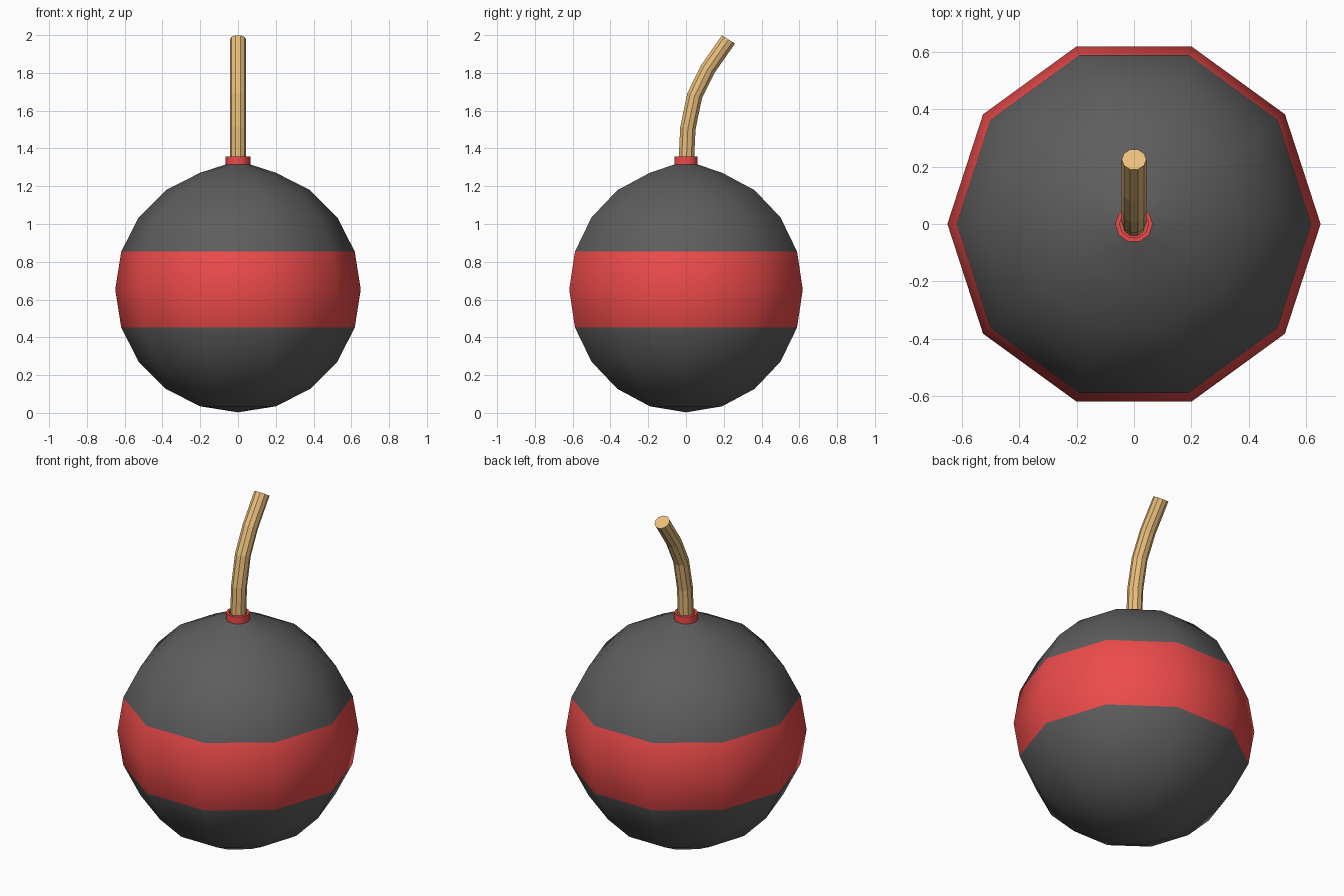
import bpy, bmesh
from math import sin, cos, pi, radians
from mathutils import Vector

if "Cube" in bpy.data.objects:
    bpy.data.objects.remove(bpy.data.objects["Cube"])

SIDES = 10


def material(name, rgb):
    m = bpy.data.materials.new(name)
    m.diffuse_color = (*rgb, 1)
    m.use_nodes = True
    m.node_tree.nodes["Principled BSDF"].inputs["Base Color"].default_value = m.diffuse_color
    return m


dark = material("dark_grey", (0.11, 0.11, 0.11))
red = material("red", (0.85, 0.07, 0.07))
tan = material("tan", (0.82, 0.52, 0.2))


def loft(name, rings, mats, mat_of=lambda i: 0):
    """Skin a list of vertex rings and close both ends."""
    bm = bmesh.new()
    loops = [[bm.verts.new(p) for p in ring] for ring in rings]
    for i, (a, b) in enumerate(zip(loops, loops[1:])):
        for k in range(SIDES):
            j = (k + 1) % SIDES
            if len(a) == 1:
                f = bm.faces.new((a[0], b[j], b[k]))
            else:
                f = bm.faces.new((a[k], a[j], b[j], b[k]))
            f.material_index = mat_of(i)
    for end, loop in ((0, loops[0]), (len(loops) - 2, loops[-1])):
        if len(loop) > 1:
            bm.faces.new(loop).material_index = mat_of(end)
    bmesh.ops.recalc_face_normals(bm, faces=bm.faces)
    me = bpy.data.meshes.new(name)
    bm.to_mesh(me)
    bm.free()
    for m in mats:
        me.materials.append(m)
    ob = bpy.data.objects.new(name, me)
    bpy.context.collection.objects.link(ob)
    return ob


def ring(center, radius, tilt=0.0):
    """Ring of points, leaning towards +y by tilt."""
    return [Vector(center) + radius * Vector((cos(t), sin(t) * cos(tilt), -sin(t) * sin(tilt)))
            for t in (2 * pi * k / SIDES for k in range(SIDES))]


# Round body with red belt, open neck and red collar, turned from one profile
R, CZ = 0.65, 0.653
profile = [(R * sin(radians(18 * i)), CZ - R * cos(radians(18 * i))) for i in range(1, 10)]
profile += [(0.065, 1.315), (0.065, 1.357), (0.05, 1.357), (0.05, 1.315)]
rings = [[Vector((0, 0, CZ - R))]] + [ring((0, 0, z), r) for r, z in profile]
body = loft("round_body", rings, [dark, red], lambda i: 1 if i in (4, 5) or i >= 10 else 0)

# Bent fuse: (y, z, lean in degrees)
path = [(0.0, 1.30, 2), (0.01, 1.507, 8), (0.046, 1.68, 17), (0.115, 1.82, 29), (0.225, 1.977, 32)]
loft("fuse", [ring((0, y, z), 0.043, radians(a)) for y, z, a in path], [tan])

# Smooth the body but keep the collar corners crisp
bpy.ops.object.select_all(action='DESELECT')
body.select_set(True)
bpy.context.view_layer.objects.active = body
bpy.ops.object.shade_smooth_by_angle(angle=radians(45))
